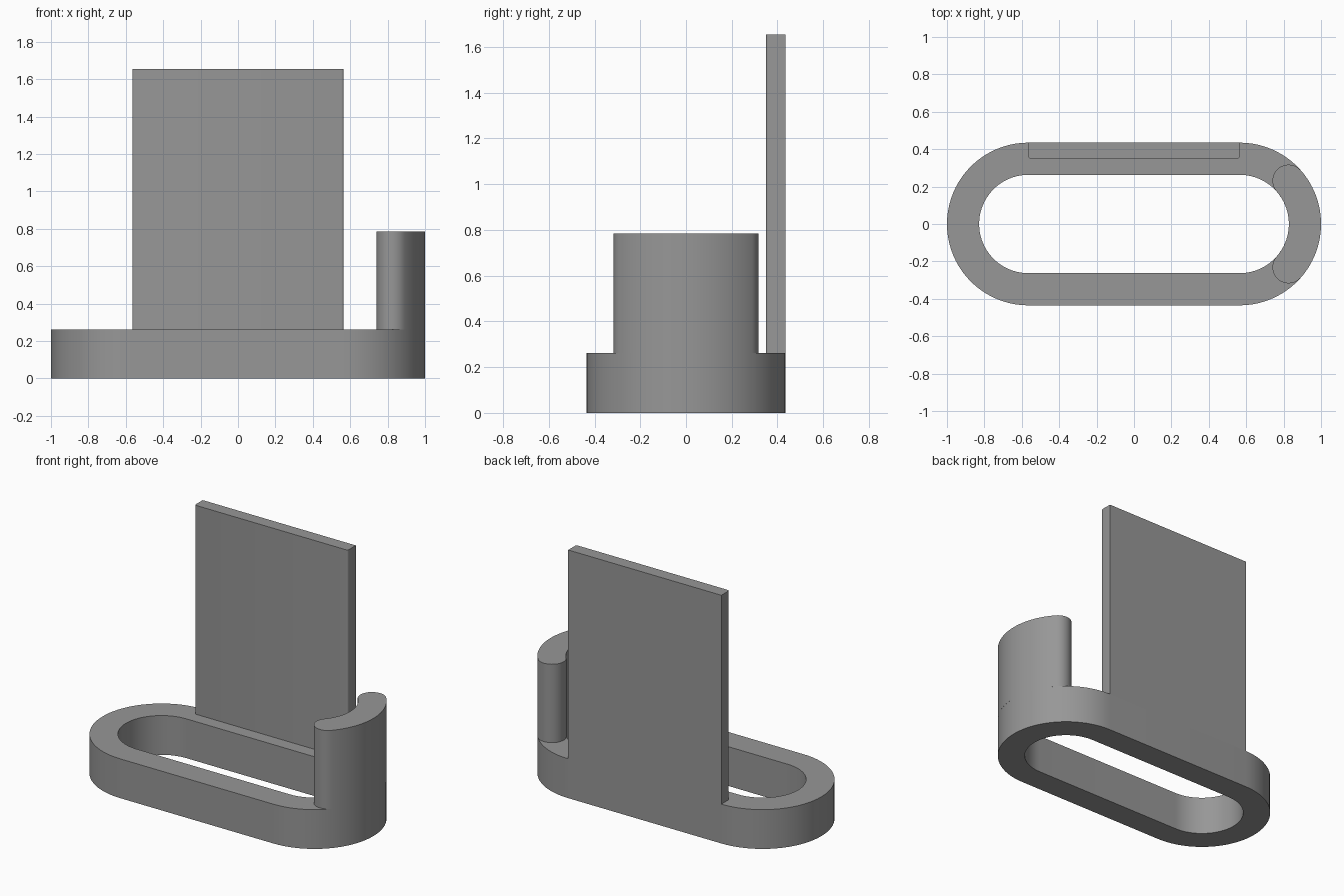
import bpy, bmesh, math

if "Cube" in bpy.data.objects:
    bpy.data.objects.remove(bpy.data.objects["Cube"])

OUTER, INNER, HALF = 0.435, 0.263, 0.565   # end radii and half straight length
BASE_TOP, POST_TOP, PANEL_TOP = 0.262, 0.785, 1.655

grey = bpy.data.materials.new("mid grey")
grey.diffuse_color = (0.31, 0.31, 0.31, 1)
grey.use_nodes = True
grey.node_tree.nodes["Principled BSDF"].inputs["Base Color"].default_value = grey.diffuse_color


def arc(cx, cy, r, a0, a1, n):
    """Points along an arc, angles in degrees."""
    angles = [math.radians(a0 + (a1 - a0) * i / n) for i in range(n + 1)]
    return [(cx + r * math.cos(a), cy + r * math.sin(a)) for a in angles]


def stadium(r):
    return arc(HALF, 0, r, -90, 90, 40) + arc(-HALF, 0, r, 90, 270, 40)


def finish(name, bm):
    bmesh.ops.recalc_face_normals(bm, faces=bm.faces)
    mesh = bpy.data.meshes.new(name)
    bm.to_mesh(mesh)
    bm.free()
    mesh.materials.append(grey)
    obj = bpy.data.objects.new(name, mesh)
    bpy.context.collection.objects.link(obj)
    bpy.ops.object.select_all(action='DESELECT')
    obj.select_set(True)
    bpy.context.view_layer.objects.active = obj
    bpy.ops.object.shade_smooth_by_angle(angle=math.radians(30))
    return obj


def prism(name, outline, z0, z1):
    """Closed outline extruded straight up."""
    bm = bmesh.new()
    low = [bm.verts.new((x, y, z0)) for x, y in outline]
    high = [bm.verts.new((x, y, z1)) for x, y in outline]
    bm.faces.new(low)
    bm.faces.new(high)
    for i in range(len(low)):
        j = (i + 1) % len(low)
        bm.faces.new((low[i], low[j], high[j], high[i]))
    return finish(name, bm)


# Base: stadium ring with an open middle
bm = bmesh.new()
loops = [[bm.verts.new((x, y, z)) for x, y in stadium(r)]
         for r, z in ((OUTER, 0), (OUTER, BASE_TOP), (INNER, BASE_TOP), (INNER, 0))]
count = len(loops[0])
for k in range(4):
    a, b = loops[k], loops[(k + 1) % 4]
    for i in range(count):
        j = (i + 1) % count
        bm.faces.new((a[i], a[j], b[j], b[i]))
finish("base_ring", bm)

# Curved post: arc wall with rounded ends, flush with the ring end
mid, cap, ang = (OUTER + INNER) / 2, (OUTER - INNER) / 2, 41.5
ca, sa = math.cos(math.radians(ang)), math.sin(math.radians(ang))
outline = arc(HALF, 0, OUTER, -ang, ang, 28)
outline += arc(HALF + mid * ca, mid * sa, cap, ang, ang + 180, 20)[1:-1]
outline += arc(HALF, 0, INNER, ang, -ang, 28)
outline += arc(HALF + mid * ca, -mid * sa, cap, 180 - ang, 360 - ang, 20)[1:-1]
prism("curved_post", outline, BASE_TOP, POST_TOP)

# Back panel: thin upright slab with slightly eased front corners
e, front = 0.012, 0.35
outline = [(HALF, OUTER), (-HALF, OUTER)]
outline += arc(-HALF + e, front + e, e, 180, 270, 4)
outline += arc(HALF - e, front + e, e, 270, 360, 4)
prism("back_panel", outline, BASE_TOP, PANEL_TOP)
